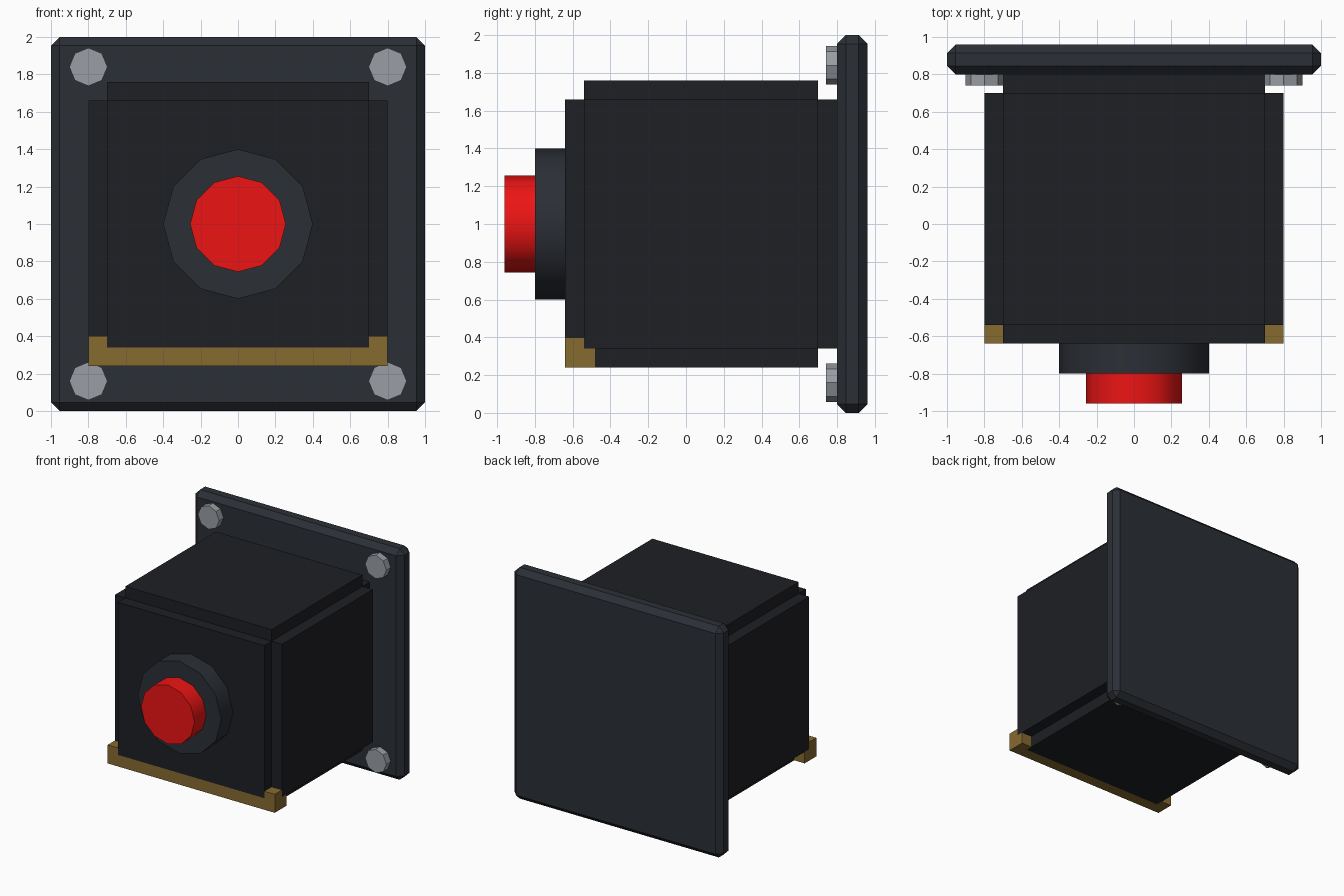
import bpy, bmesh
from math import radians
from mathutils import Matrix

if "Cube" in bpy.data.objects:
    bpy.data.objects.remove(bpy.data.objects["Cube"])


def material(name, rgb):
    m = bpy.data.materials.new(name)
    m.diffuse_color = (*rgb, 1)
    m.use_nodes = True
    m.node_tree.nodes["Principled BSDF"].inputs["Base Color"].default_value = m.diffuse_color
    return m


BLACK = material("black_casing", (0.013, 0.014, 0.017))
SLATE = material("dark_slate", (0.024, 0.028, 0.036))
STEEL = material("steel", (0.32, 0.34, 0.37))
RED = material("red", (0.85, 0.007, 0.007))
BRASS = material("brass", (0.24, 0.145, 0.03))


def finish(name, bm, mat):
    bmesh.ops.recalc_face_normals(bm, faces=bm.faces)
    me = bpy.data.meshes.new(name)
    bm.to_mesh(me)
    bm.free()
    me.materials.append(mat)
    ob = bpy.data.objects.new(name, me)
    bpy.context.collection.objects.link(ob)
    return ob


def add_box(bm, xs, ys, zs):
    size = [b - a for a, b in (xs, ys, zs)]
    mid = [(a + b) / 2 for a, b in (xs, ys, zs)]
    bmesh.ops.create_cube(bm, size=1, matrix=Matrix.Translation(mid) @ Matrix.Diagonal((*size, 1)))


def boxes(name, mat, *dims):
    bm = bmesh.new()
    for d in dims:
        add_box(bm, *d)
    return finish(name, bm, mat)


def disc(name, mat, x, z, y0, y1, radius, sides, smooth=False):
    bm = bmesh.new()
    m = Matrix.Translation((x, (y0 + y1) / 2, z)) @ Matrix.Rotation(radians(90), 4, 'X')
    bmesh.ops.create_cone(bm, cap_ends=True, segments=sides, radius1=radius,
                          radius2=radius, depth=y1 - y0, matrix=m)
    ob = finish(name, bm, mat)
    if smooth:
        bpy.ops.object.select_all(action='DESELECT')
        ob.select_set(True)
        bpy.context.view_layer.objects.active = ob
        bpy.ops.object.shade_smooth_by_angle(angle=radians(35))
    return ob


# Chamfered wall plate
plate = boxes("wall_plate", SLATE, ((-1, 1), (0.8, 0.96), (0, 2)))
bev = plate.modifiers.new("chamfer", 'BEVEL')
bev.width = 0.046
bev.segments = 1

# Octagonal bolt heads
for x in (-0.8, 0.8):
    for z in (0.16, 1.84):
        disc("bolt_head", STEEL, x, z, 0.74, 0.8, 0.102, 8)

# Casing: a core with raised panels, leaving notched edges
boxes("casing_front_core", BLACK, ((-0.7, 0.7), (-0.64, 0.8), (0.34, 1.66)))
for s, side in ((-1, "left"), (1, "right")):
    boxes(side + "_panel", BLACK, (sorted((s * 0.7, s * 0.8)), (-0.54, 0.7), (0.34, 1.66)))
boxes("top_panel", BLACK, ((-0.7, 0.7), (-0.54, 0.7), (1.66, 1.76)))
boxes("bottom_panel", BLACK, ((-0.7, 0.7), (-0.54, 0.7), (0.24, 0.34)))

# Brass trim on the lower front edge, with stubs up and back at the corners
boxes("edge_trim", BRASS,
      ((-0.8, 0.8), (-0.64, -0.54), (0.24, 0.34)),
      *[(xs, ys, zs) for xs in ((-0.8, -0.7), (0.7, 0.8))
        for ys, zs in (((-0.64, -0.54), (0.34, 0.4)), ((-0.54, -0.48), (0.24, 0.34)))])

# Push button and its collar
disc("button_collar", SLATE, 0, 1, -0.8, -0.64, 0.4, 12, True)
disc("push_button", RED, 0, 1, -0.96, -0.8, 0.256, 12, True)
